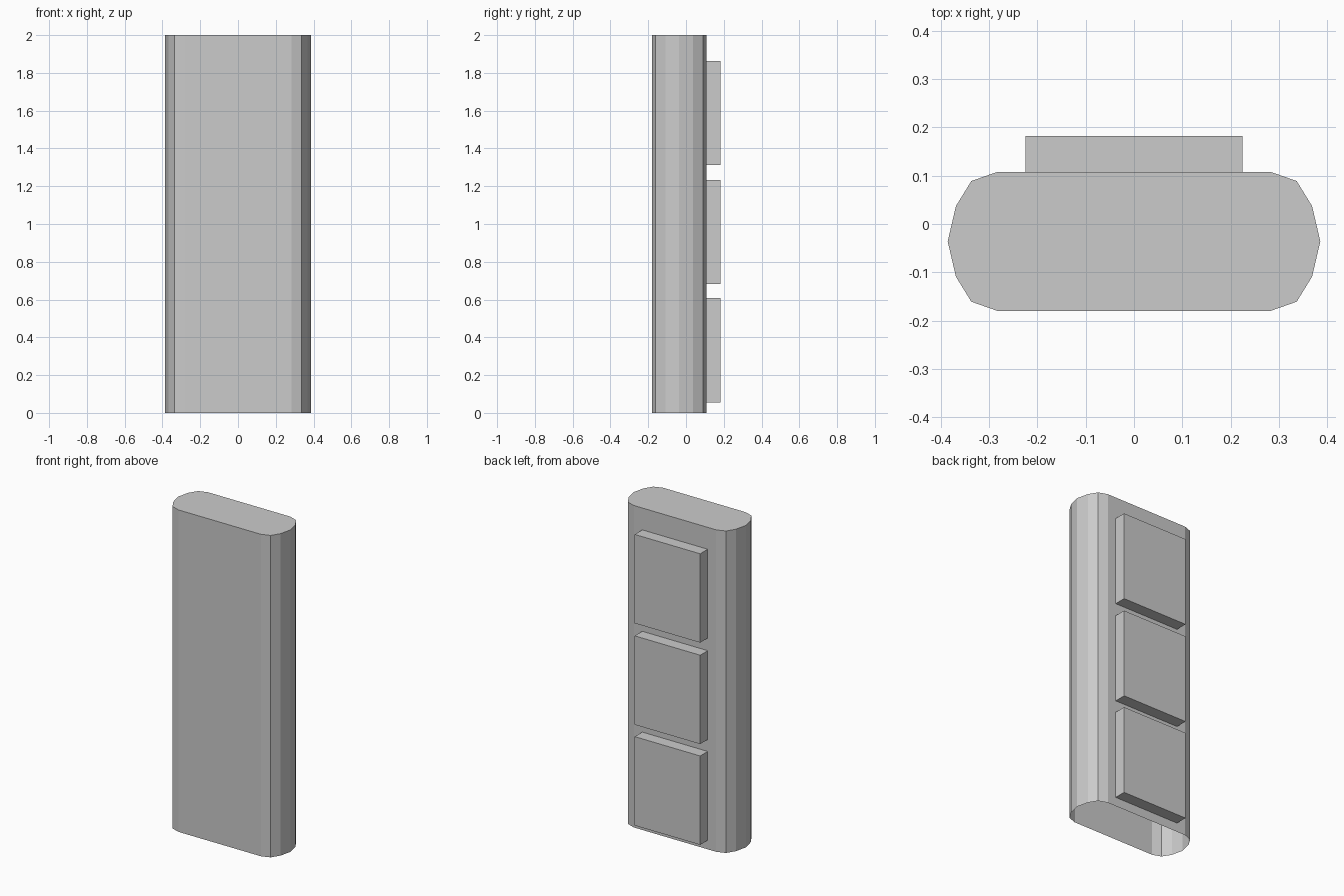
import bpy, bmesh

if "Cube" in bpy.data.objects:
    bpy.data.objects.remove(bpy.data.objects["Cube"])


def make_object(name, bm):
    mesh = bpy.data.meshes.new(name)
    bm.to_mesh(mesh)
    bm.free()
    obj = bpy.data.objects.new(name, mesh)
    bpy.context.collection.objects.link(obj)
    return obj


# Body: rounded slab with a closed top and an open underside
HEIGHT = 2.0
right = [(0.283, -0.18), (0.337, -0.161), (0.369, -0.109), (0.386, -0.036),
         (0.369, 0.037), (0.337, 0.089), (0.283, 0.108)]
outline = right + [(-x, y) for x, y in reversed(right)]

bm = bmesh.new()
lower = [bm.verts.new((x, y, 0)) for x, y in outline]
upper = [bm.verts.new((x, y, HEIGHT)) for x, y in outline]
for i in range(len(outline)):
    j = (i + 1) % len(outline)
    bm.faces.new((lower[i], lower[j], upper[j], upper[i]))
bm.faces.new(upper)
make_object("body", bm)


# Raised panels on the back, open where they meet the body
def panel(name, z):
    bm = bmesh.new()
    bmesh.ops.create_cube(bm, size=1)
    bmesh.ops.scale(bm, vec=(0.45, 0.074, 0.552), verts=bm.verts)
    bmesh.ops.translate(bm, vec=(0, 0.145, z), verts=bm.verts)
    bm.normal_update()
    hidden = [f for f in bm.faces if f.normal.y < -0.9]
    bmesh.ops.delete(bm, geom=hidden, context='FACES_ONLY')
    make_object(name, bm)


for name, z in (("lower_panel", 0.332), ("middle_panel", 0.958), ("upper_panel", 1.588)):
    panel(name, z)
